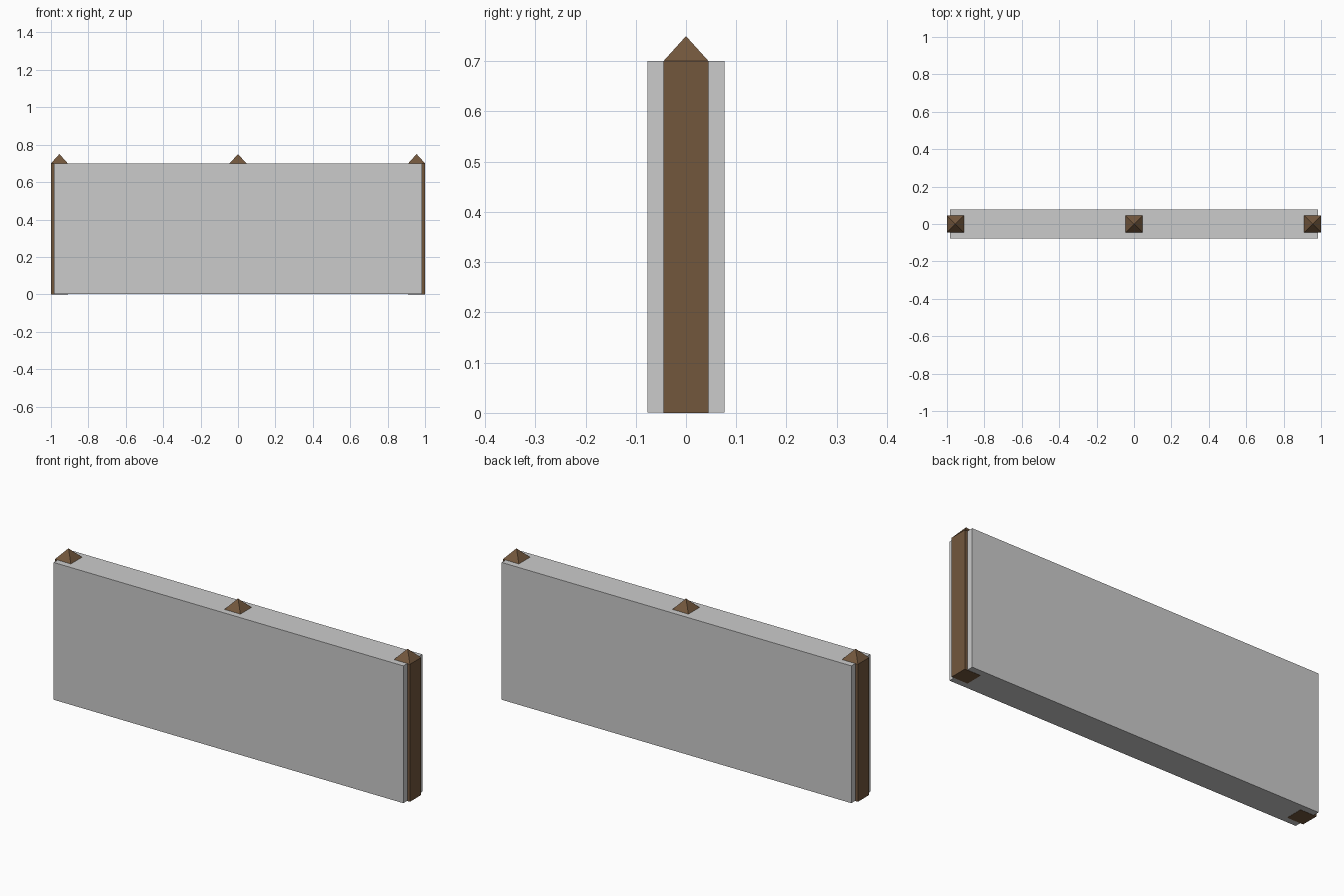
import bpy
import bmesh

cube = bpy.data.objects.get("Cube")
if cube:
    bpy.data.objects.remove(cube, do_unlink=True)


def make_material(name, color):
    mat = bpy.data.materials.new(name)
    mat.use_nodes = True
    mat.diffuse_color = color
    mat.node_tree.nodes["Principled BSDF"].inputs["Base Color"].default_value = color
    return mat


stone = make_material("stone grey", (0.6, 0.6, 0.6, 1))
wood = make_material("wood brown", (0.17, 0.095, 0.046, 1))


def make_block(name, mat, x, half_x, half_y, bottom, top, peak=0):
    """Upright box; a peak above zero adds a pyramid cap."""
    bm = bmesh.new()
    bmesh.ops.create_cube(bm, size=2)
    for v in bm.verts:
        v.co = (x + v.co.x * half_x, v.co.y * half_y, top if v.co.z > 0 else bottom)
    if peak:
        bm.normal_update()
        lid = max(bm.faces, key=lambda f: f.normal.z)
        tip = bmesh.ops.poke(bm, faces=[lid])["verts"][0]
        tip.co.z = peak
    mesh = bpy.data.meshes.new(name)
    bm.to_mesh(mesh)
    bm.free()
    mesh.materials.append(mat)
    obj = bpy.data.objects.new(name, mesh)
    bpy.context.collection.objects.link(obj)


# Wall slab
make_block("wall_panel", stone, 0, 0.985, 0.077, 0.001, 0.7)

# Pointed posts, the middle one buried in the wall
for name, x, bottom in (("left_post", 0.955, 0), ("middle_post", 0, 0.002), ("right_post", -0.955, 0)):
    make_block(name, wood, x, 0.045, 0.045, bottom, 0.7, 0.75)
